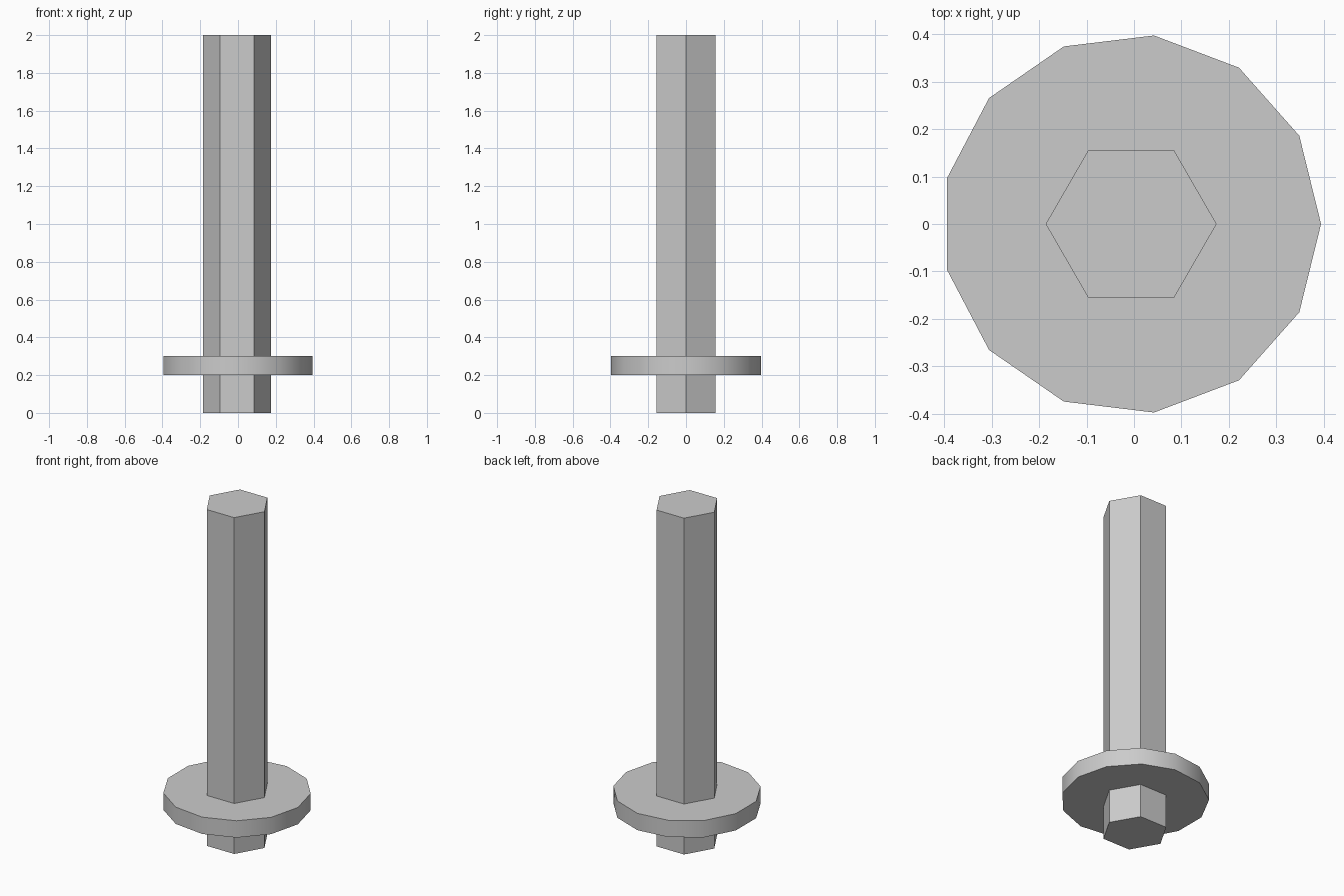
import bpy
import math

cube = bpy.data.objects.get("Cube")
if cube:
    bpy.data.objects.remove(cube, do_unlink=True)

AXIS_X = -0.006  # centres the odd-sided collar on x = 0

grey = bpy.data.materials.new("light_grey")
grey.use_nodes = True
grey.diffuse_color = (0.6, 0.6, 0.6, 1)
grey.node_tree.nodes["Principled BSDF"].inputs["Base Color"].default_value = (0.6, 0.6, 0.6, 1)


def prism(name, sides, radius, bottom, top):
    """Upright prism with one corner pointing along +x."""
    bpy.ops.mesh.primitive_cylinder_add(
        vertices=sides, radius=radius, depth=top - bottom,
        location=(AXIS_X, 0, (bottom + top) / 2),
        rotation=(0, 0, -math.pi / 2))
    obj = bpy.context.object
    obj.name = name
    obj.data.materials.append(grey)
    return obj


# Hexagonal shaft, flat faced
prism("shaft", 6, 0.18, 0, 2)

# Round collar with a smooth rim and sharp caps
prism("collar", 13, 0.4, 0.2, 0.3)
bpy.ops.object.shade_smooth_by_angle(angle=math.radians(35))
